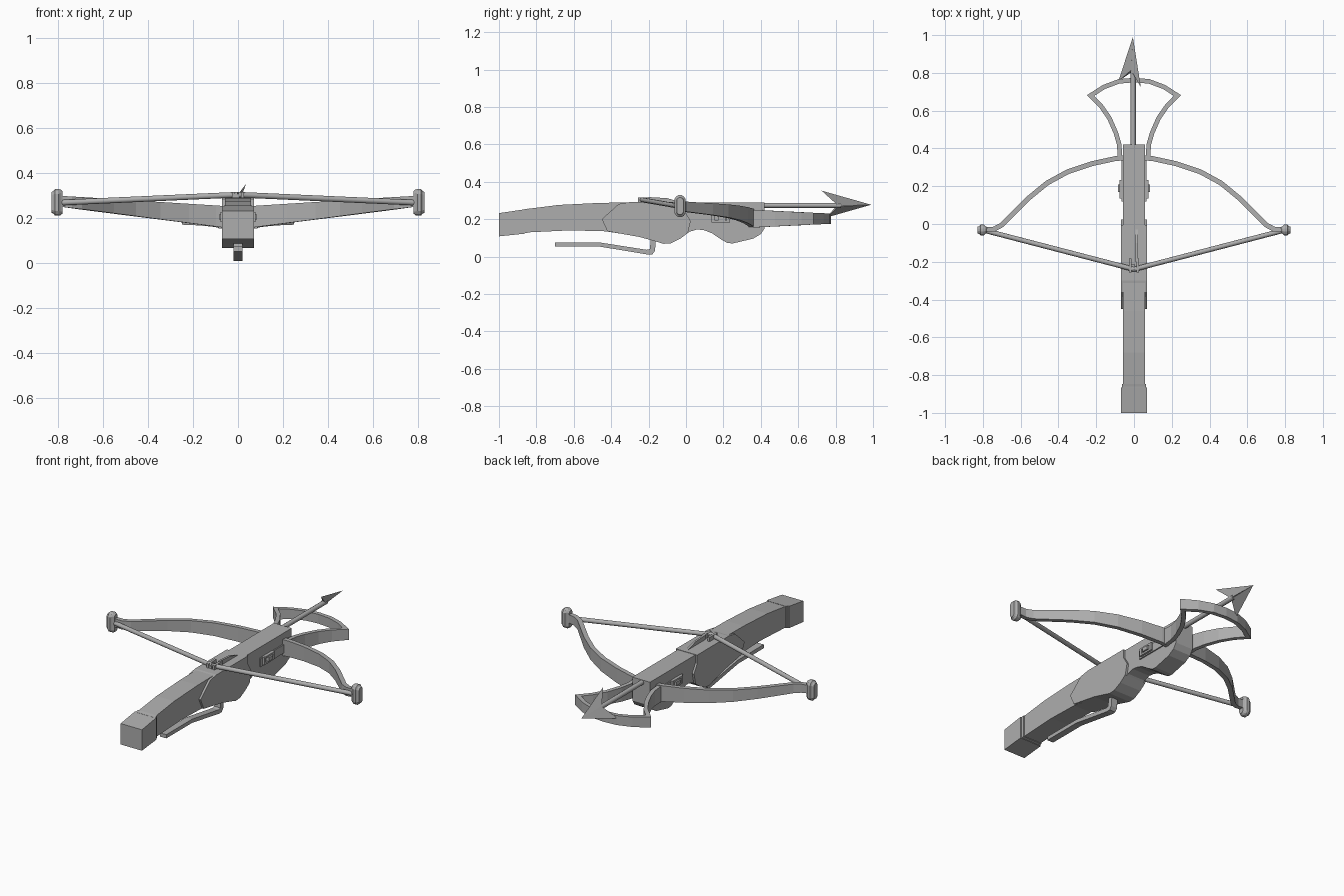
import bpy, bmesh, math
from mathutils import Vector

cube = bpy.data.objects.get("Cube")
if cube:
    bpy.data.objects.remove(cube, do_unlink=True)

GREY = (0.42, 0.42, 0.42, 1)
mat = bpy.data.materials.new("plain grey")
mat.use_nodes = True
mat.diffuse_color = GREY
mat.node_tree.nodes["Principled BSDF"].inputs["Base Color"].default_value = GREY


def finish(name, bm):
    bmesh.ops.recalc_face_normals(bm, faces=bm.faces)
    mesh = bpy.data.meshes.new(name)
    bm.to_mesh(mesh)
    bm.free()
    mesh.materials.append(mat)
    obj = bpy.data.objects.new(name, mesh)
    bpy.context.collection.objects.link(obj)
    return obj


def slab(name, profile, half, x=0):
    """Side profile of (y, z) points given thickness along x."""
    bm = bmesh.new()
    face = bm.faces.new([bm.verts.new((x - half, y, z)) for y, z in profile])
    new = bmesh.ops.extrude_face_region(bm, geom=[face])["geom"]
    verts = [v for v in new if isinstance(v, bmesh.types.BMVert)]
    bmesh.ops.translate(bm, verts=verts, vec=(2 * half, 0, 0))
    return finish(name, bm)


def box(name, x, y, z, sx, sy, sz):
    a, b, c, d = y - sy / 2, y + sy / 2, z - sz / 2, z + sz / 2
    return slab(name, [(a, c), (b, c), (b, d), (a, d)], sx / 2, x)


def loft(name, rings):
    """Skin a row of equal rings and cap both ends."""
    bm = bmesh.new()
    rows = [[bm.verts.new(p) for p in ring] for ring in rings]
    n = len(rows[0])
    for a, b in zip(rows, rows[1:]):
        for i in range(n):
            j = (i + 1) % n
            bm.faces.new((a[i], a[j], b[j], b[i]))
    bm.faces.new(rows[0])
    bm.faces.new(rows[-1][::-1])
    return finish(name, bm)


def ribbon(name, path, thick, height):
    """Upright band along a plan path; height(x, y) returns bottom and top."""
    pts = [Vector(p) for p in path]
    rings = []
    for i, p in enumerate(pts):
        before = (p - pts[i - 1]).normalized() if i else Vector((0, 0))
        after = (pts[i + 1] - p).normalized() if i + 1 < len(pts) else Vector((0, 0))
        t = (before + after).normalized()
        w = thick / 2
        if 0 < i < len(pts) - 1:
            w /= max(t.dot(after), 0.5)
        n = Vector((-t.y, t.x)) * w
        lo, hi = height(p.x, p.y)
        a, b = p + n, p - n
        rings.append([(a.x, a.y, lo), (b.x, b.y, lo), (b.x, b.y, hi), (a.x, a.y, hi)])
    return loft(name, rings)


def rod(name, start, end, radius, sides=10):
    a, b = Vector(start), Vector(end)
    turn = (b - a).to_track_quat("Z", "Y")
    ring = [turn @ Vector((radius * math.cos(k * math.tau / sides),
                           radius * math.sin(k * math.tau / sides), 0)) for k in range(sides)]
    obj = loft(name, [[p + v for v in ring] for p in (a, b)])
    for f in obj.data.polygons:
        f.use_smooth = len(f.vertices) == 4
    obj.data.set_sharp_from_angle(angle=math.radians(50))
    return obj


# Stock with a wavy underside
slab("stock", [
    (-.87, .128), (-.62, .14), (-.43, .135), (-.25, .107), (-.17, .085), (-.12, .07),
    (-.08, .073), (-.03, .098), (.02, .133), (.06, .145), (.1, .14), (.14, .124),
    (.19, .09), (.22, .073), (.25, .07), (.36, .096), (.4, .12), (.42, .15),
    (.42, .289), (-.3, .289), (-.46, .287), (-.68, .276), (-.87, .252)], .058)

# Wider middle body
slab("middle_body", [
    (-.45, .2), (-.42, .135), (-.25, .105), (-.17, .083), (-.12, .068), (-.08, .071),
    (-.03, .096), (.01, .126), (.025, .19), (-.005, .24), (-.005, .291), (-.3, .291),
    (-.36, .281)], .07)

# Butt cap and its lip
slab("butt_cap", [(-1, .108), (-.865, .122), (-.865, .252), (-1, .232)], .07)
slab("butt_lip", [(-.866, .124), (-.848, .126), (-.848, .256), (-.866, .252)], .063)

# Trigger lever below the stock
slab("trigger_lever", [
    (-.7, .053), (-.46, .053), (-.2, .01), (-.18, .012), (-.166, .03), (-.16, .1),
    (-.188, .1), (-.193, .04), (-.21, .036), (-.46, .075), (-.7, .075)], .02)


# Bow limbs and front stirrup
def limb_height(x, y):
    return .15 + .128 * abs(x), .25 + .062 * abs(x)


def stirrup_height(x, y):
    t = (y - .36) / .4
    return .155 + .02 * t, .25 - .02 * t


limb = [(.05, .35), (.1, .346), (.22, .32), (.35, .277), (.46, .217), (.56, .135),
        (.64, .055), (.7, -.005), (.74, -.027), (.8, -.032)]
stirrup = [(.075, .36), (.078, .42), (.095, .48), (.13, .56), (.175, .625), (.23, .68),
           (.16, .725), (.08, .755), (0, .762)]
mirror = lambda path: [(-x, y) for x, y in path]

for side, s in (("left", 1), ("right", -1)):
    ribbon(side + "_limb", limb if s > 0 else mirror(limb), .026, limb_height)

    # Rounded tip knob, widest in its middle
    rings = []
    for x, r, tall in ((.778, .016, .034), (.788, .022, .036), (.796, .03, .03),
                       (.812, .03, .03), (.818, .022, .03), (.828, .018, .028)):
        ring = []
        for k in range(12):
            a = (k + .5) * math.tau / 12
            shift = math.copysign(tall, math.sin(a))
            ring.append((s * x, -.032 + r * math.cos(a), .27 + shift + r * math.sin(a)))
        rings.append(ring)
    loft(side + "_tip_knob", rings)

    rod(side + "_string", (s * .8, -.032, .268), (0, -.24, .304), .013)

    # Side plate, buckle frame and string catch
    box(side + "_side_plate", s * .058, .24, .2, .014, .24, .05)
    for y in (.145, .225):
        box(side + "_buckle_post", s * .068, y, .205, .018, .018, .045)
    for z in (.187, .223):
        box(side + "_buckle_bar", s * .068, .185, z, .018, .08, .01)
    box(side + "_buckle_stud", s * .072, .19, .205, .024, .04, .022)
    box(side + "_string_catch", s * .02, -.22, .298, .014, .075, .036)

ribbon("stirrup", stirrup + mirror(stirrup[:-1])[::-1], .024, stirrup_height)

# Bolt shaft, fletching and nock
rod("bolt_shaft", (-.004, -.22, .274), (-.004, .83, .274), .014)
slab("bolt_fletching", [(-.01, .285), (-.1, .312), (-.2, .318), (-.2, .285)], .006, .014)
box("bolt_nock", -.004, -.235, .295, .02, .04, .025)

# Barbed bolt head: two ridged blades in a tilted plane
tip, notch = Vector((-.006, .99, .277)), Vector((-.006, .815, .277))
bm = bmesh.new()
for barb in (Vector((.036, .725, .352)), Vector((-.083, .755, .21))):
    normal = (barb - tip).cross(notch - tip).normalized() * .013
    corners = [bm.verts.new(p) for p in (tip, barb, notch + normal, notch - normal)]
    for trio in ((0, 1, 2), (0, 3, 1), (1, 3, 2), (0, 2, 3)):
        bm.faces.new([corners[i] for i in trio])
finish("bolt_head", bm)
